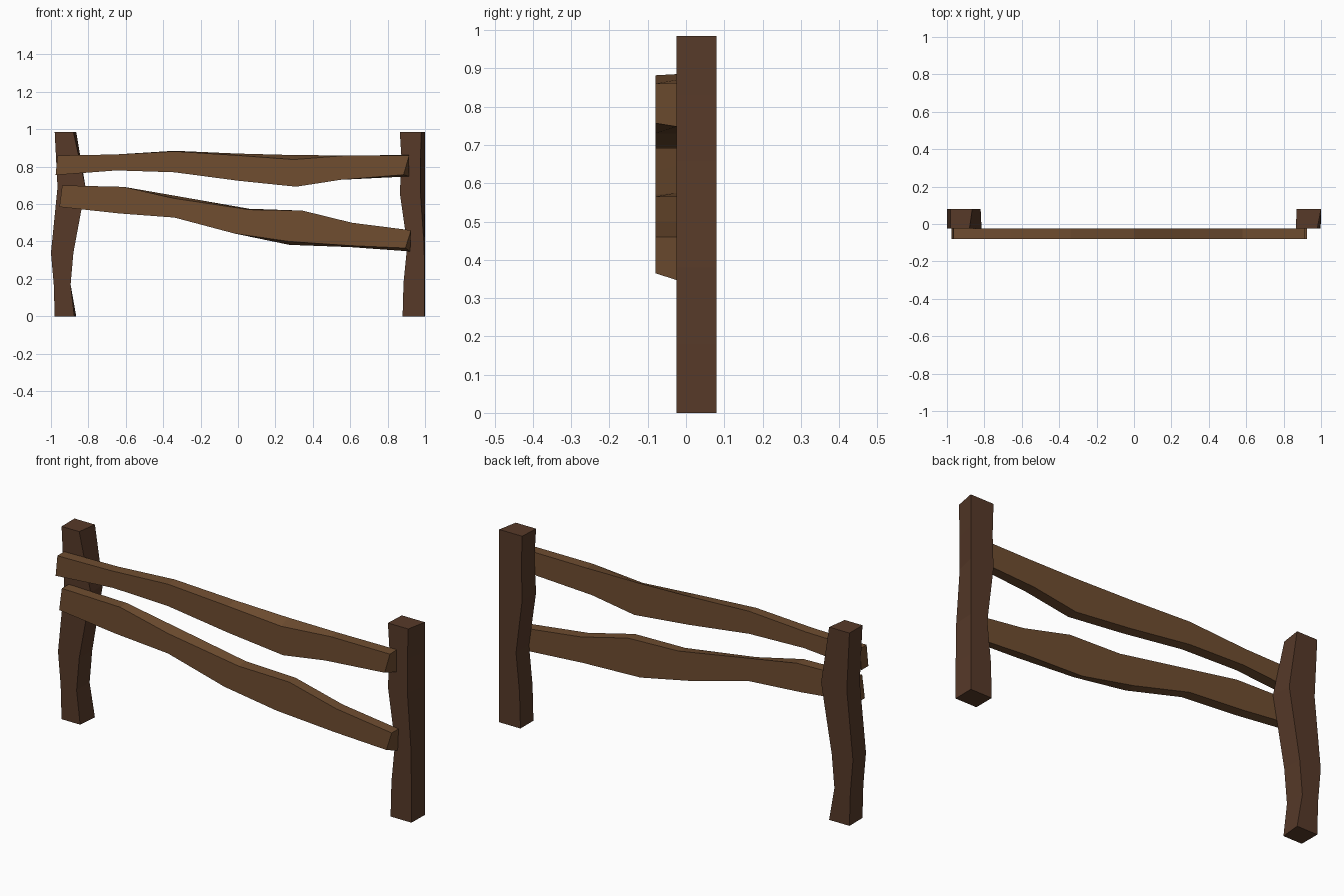
import bpy, bmesh


def material(name, rgb):
    m = bpy.data.materials.new(name)
    m.diffuse_color = (*rgb, 1)
    return m


def loft(name, front, back, y0, y1, mat):
    """Hewn beam: paired edge points (x1, z1, x2, z2) on a front and a back plane."""
    bm = bmesh.new()
    rings = []
    for (a, b, c, d), (e, f, g, h) in zip(front, back):
        pts = [(a, y0, b), (c, y0, d), (g, y1, h), (e, y1, f)]
        rings.append([bm.verts.new(p) for p in pts])
    for r, s in zip(rings, rings[1:]):
        for i in range(4):
            j = (i + 1) % 4
            bm.faces.new((r[i], r[j], s[j], s[i]))
    bm.faces.new(rings[0])
    bm.faces.new(rings[-1])
    bmesh.ops.recalc_face_normals(bm, faces=bm.faces)
    me = bpy.data.meshes.new(name)
    bm.to_mesh(me)
    bm.free()
    me.materials.append(mat)
    ob = bpy.data.objects.new(name, me)
    bpy.context.collection.objects.link(ob)
    return ob


def with_changes(front, changes):
    """Back edge points: same as the front except for small hewn offsets."""
    return [changes.get(i, p) for i, p in enumerate(front)]


def post(name, rows, mat):
    # rows: z, front left, front right, back left, back right
    front = [(l, z, r, z) for z, l, r, _, _ in rows]
    back = [(l, z, r, z) for z, _, _, l, r in rows]
    return loft(name, front, back, -0.025, 0.08, mat)


def rail(name, front, changes, mat):
    return loft(name, front, with_changes(front, changes), -0.08, -0.025, mat)


dark = material("post_wood", (0.095, 0.042, 0.022))
light = material("rail_wood", (0.16, 0.075, 0.03))

# Posts
post("left_post", [
    (0.0, -0.98, -0.875, -0.98, -0.865),
    (0.17, -0.985, -0.895, -0.985, -0.895),
    (0.34, -1.0, -0.88, -1.0, -0.88),
    (0.69, -0.965, -0.815, -0.965, -0.82),
    (0.985, -0.98, -0.88, -0.98, -0.865)], dark)
post("right_post", [
    (0.0, 0.88, 0.998, 0.88, 1.0),
    (0.18, 0.885, 0.998, 0.885, 1.0),
    (0.38, 0.905, 0.995, 0.905, 1.0),
    (0.66, 0.865, 0.975, 0.87, 1.0),
    (0.83, 0.875, 0.975, 0.875, 1.0),
    (0.985, 0.865, 0.98, 0.87, 1.0)], dark)

# Rails
rail("upper_rail", [
    (-0.965, 0.86, -0.975, 0.755),
    (-0.66, 0.865, -0.65, 0.78),
    (-0.34, 0.882, -0.34, 0.77),
    (0.0, 0.86, 0.0, 0.725),
    (0.30, 0.838, 0.31, 0.693),
    (0.58, 0.86, 0.55, 0.73),
    (0.915, 0.86, 0.885, 0.757)],
    {2: (-0.34, 0.885, -0.34, 0.77), 3: (0.0, 0.87, 0.0, 0.725),
     4: (0.30, 0.862, 0.31, 0.693), 6: (0.915, 0.862, 0.915, 0.748)}, light)
rail("lower_rail", [
    (-0.94, 0.70, -0.955, 0.585),
    (-0.61, 0.692, -0.635, 0.55),
    (-0.34, 0.63, -0.34, 0.528),
    (0.06, 0.57, -0.02, 0.443),
    (0.345, 0.565, 0.275, 0.40),
    (0.61, 0.50, 0.60, 0.378),
    (0.925, 0.46, 0.895, 0.365)],
    {2: (-0.34, 0.645, -0.34, 0.528), 3: (0.06, 0.575, -0.02, 0.443),
     4: (0.345, 0.565, 0.275, 0.382), 5: (0.61, 0.50, 0.60, 0.37),
     6: (0.925, 0.46, 0.92, 0.347)}, light)
